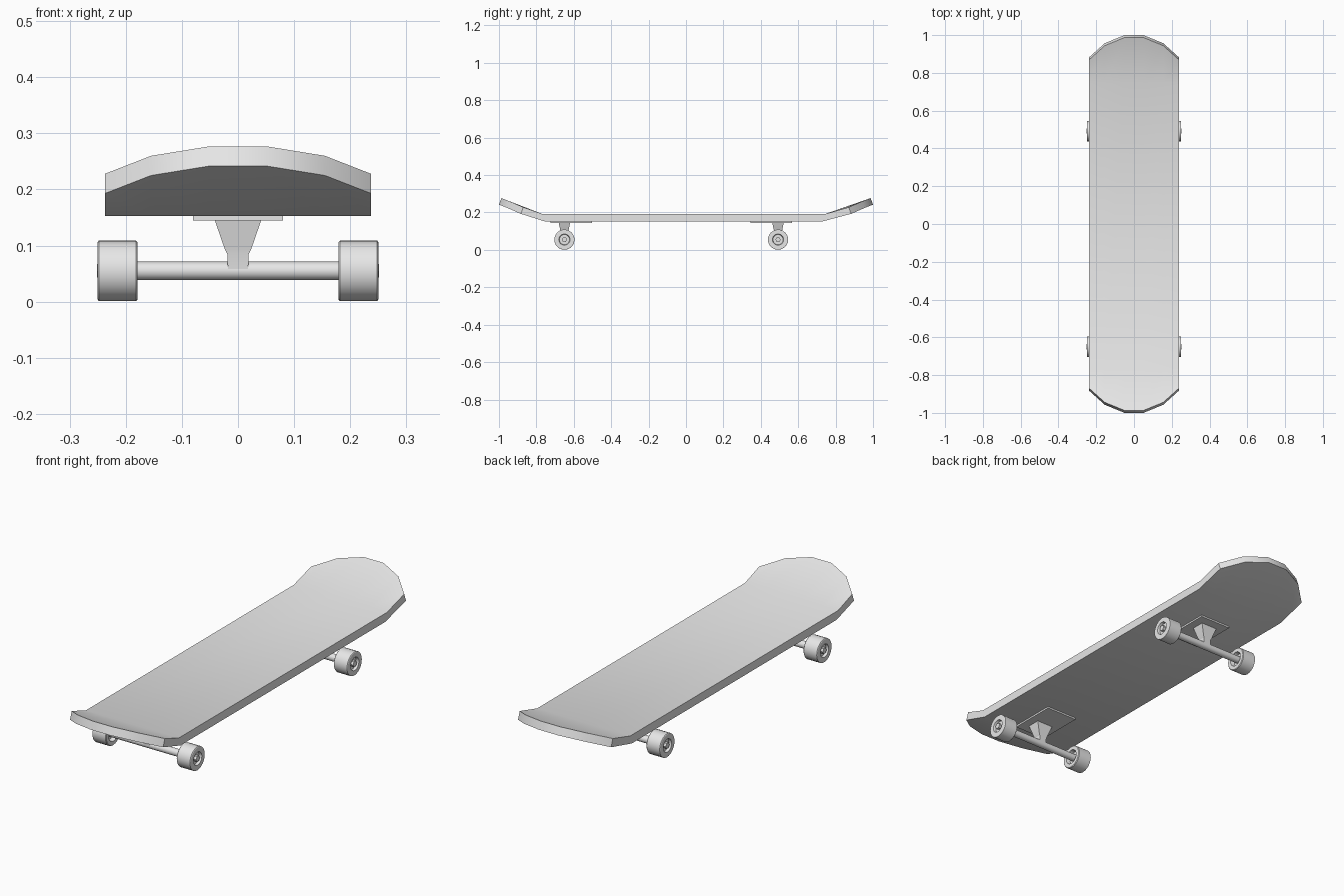
import bpy, bmesh, math
from mathutils import Matrix

cube = bpy.data.objects.get("Cube")
if cube:
    bpy.data.objects.remove(cube, do_unlink=True)

grey = bpy.data.materials.new("light_grey")
grey.use_nodes = True
grey.diffuse_color = (0.8, 0.8, 0.8, 1)
grey.node_tree.nodes["Principled BSDF"].inputs["Base Color"].default_value = (0.8, 0.8, 0.8, 1)


def finish(name, bm, angle=30):
    """Turn a bmesh into a named, shaded object."""
    bmesh.ops.recalc_face_normals(bm, faces=bm.faces)
    mesh = bpy.data.meshes.new(name)
    bm.to_mesh(mesh)
    bm.free()
    mesh.materials.append(grey)
    obj = bpy.data.objects.new(name, mesh)
    bpy.context.collection.objects.link(obj)
    bpy.ops.object.select_all(action="DESELECT")
    obj.select_set(True)
    bpy.context.view_layer.objects.active = obj
    bpy.ops.object.shade_smooth_by_angle(angle=math.radians(angle))
    return obj


def loft(bm, rings):
    """Skin a list of equal-length vertex rings and cap both ends."""
    loops = [[bm.verts.new(p) for p in ring] for ring in rings]
    count = len(loops[0])
    for a, b in zip(loops, loops[1:]):
        for i in range(count):
            j = (i + 1) % count
            bm.faces.new((a[i], a[j], b[j], b[i]))
    bm.faces.new(loops[0])
    bm.faces.new(loops[-1])


def rectangle(cy, hx, hy, z):
    return [(sx * hx, cy + sy * hy, z)
            for sx, sy in ((-1, -1), (1, -1), (1, 1), (-1, 1))]


def lathe(name, profile, y, z, side, steps=24):
    """Spin (x, radius) points around a sideways axis."""
    bm = bmesh.new()
    rings = [[(side * x, y + r * math.cos(math.tau * i / steps),
               z + r * math.sin(math.tau * i / steps)) for i in range(steps)]
             for x, r in profile]
    loft(bm, rings)
    return finish(name, bm)


# Deck: flat middle with two upturned, rounded ends
TIP = [(0.237, 0.883, 0.193), (0.155, 0.957, 0.225), (0.05, 1.0, 0.242)]
columns = [(-x, y, z) for x, y, z in TIP] + TIP[::-1]


def deck_sheet(bm, lift, pull, fold_front, fold_back):
    grid = []
    for x, y, z in columns:
        flat = 0.153 + lift
        grid.append([bm.verts.new(p) for p in (
            (x, pull - y, z + 0.035), (x, fold_front, flat),
            (x, fold_back, flat), (x, y - pull, z + 0.035))]
            if lift else [bm.verts.new(p) for p in (
                (x, -y, z), (x, fold_front, flat), (x, fold_back, flat), (x, y, z))])
    for a, b in zip(grid, grid[1:]):
        for i in range(3):
            bm.faces.new((a[i], b[i], b[i + 1], a[i + 1]))
    first, last = grid[0], grid[-1]
    return (first + [c[-1] for c in grid[1:-1]] + last[::-1]
            + [c[0] for c in grid[-2:0:-1]])


bm = bmesh.new()
lower = deck_sheet(bm, 0, 0, -0.757, 0.733)
upper = deck_sheet(bm, 0.039, 0.013, -0.768, 0.744)
for i in range(len(lower)):
    j = (i + 1) % len(lower)
    bm.faces.new((lower[i], lower[j], upper[j], upper[i]))
finish("deck", bm)

# Trucks and wheels, front and back
AXLE_Z = 0.055
WHEEL = [(0.198, 0.012), (0.198, 0.03), (0.179, 0.034), (0.179, 0.051),
         (0.182, 0.054), (0.248, 0.054), (0.25, 0.051), (0.25, 0.03),
         (0.238, 0.027), (0.238, 0.012)]

for end, y, out in (("front", -0.65, -1), ("back", 0.492, 1)):
    bm = bmesh.new()
    plate_y = y - out * 0.037
    loft(bm, [rectangle(plate_y, 0.08, 0.111, z) for z in (0.145, 0.155)])
    finish(end + "_baseplate", bm)

    bm = bmesh.new()
    loft(bm, [rectangle(y, 0.018, 0.016, 0.058),
              rectangle(y, 0.019, 0.018, 0.085),
              rectangle(y, 0.024, 0.02, 0.095),
              rectangle(y, 0.042, 0.031, 0.147)])
    finish(end + "_hanger", bm, 20)

    lathe(end + "_axle", [(-0.2, 0.0165), (0.2, 0.0165)], y, AXLE_Z, 1, 16)
    for side_name, side in (("left", 1), ("right", -1)):
        label = end + "_" + side_name
        lathe(label + "_wheel", WHEEL, y, AXLE_Z, side)
        lathe(label + "_axle_nut", [(0.23, 0.014), (0.251, 0.014)], y, AXLE_Z, side, 6)
